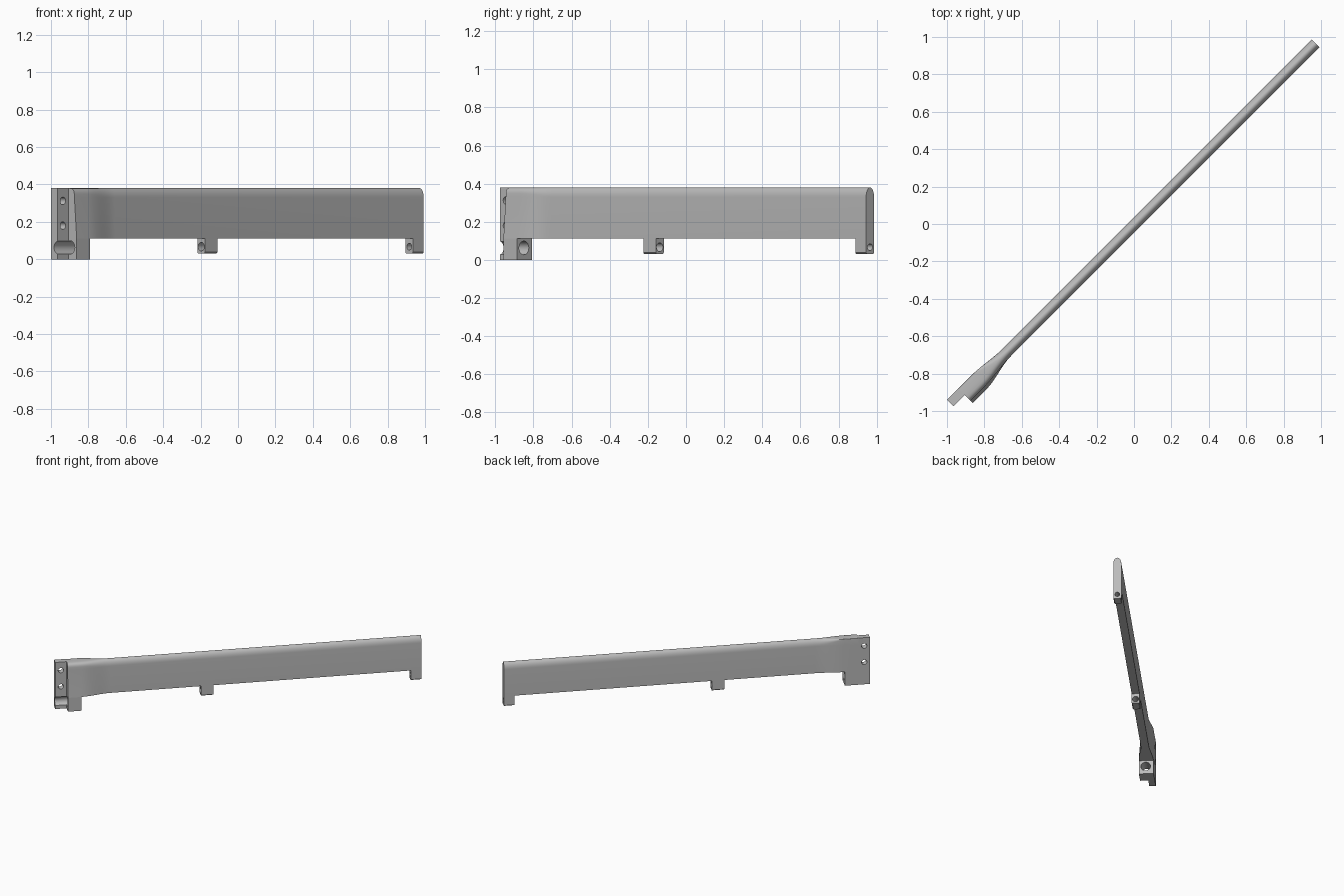
import bpy, bmesh, math
from mathutils import Matrix

if "Cube" in bpy.data.objects:
    bpy.data.objects.remove(bpy.data.objects["Cube"], do_unlink=True)

grey = bpy.data.materials.new("plain grey")
grey.use_nodes = True
grey.diffuse_color = (0.5, 0.5, 0.5, 1)
grey.node_tree.nodes["Principled BSDF"].inputs["Base Color"].default_value = (0.5, 0.5, 0.5, 1)

# Everything is built along x, then turned to lie on the diagonal
TURN = Matrix.Rotation(math.radians(45), 4, 'Z')
TOP, BELLY = 0.38, 0.112
BACK, FRONT = 0.025, -0.034
END, POST_END, BLOCK_END, BLOCK_IN = 1.37, -1.372, -1.287, -1.185


def finish(name, bm):
    bmesh.ops.recalc_face_normals(bm, faces=bm.faces)
    bm.transform(TURN)
    mesh = bpy.data.meshes.new(name)
    bm.to_mesh(mesh)
    bm.free()
    obj = bpy.data.objects.new(name, mesh)
    bpy.context.collection.objects.link(obj)
    mesh.materials.append(grey)
    return obj


def loft(name, sections):
    bm = bmesh.new()
    rings = [[bm.verts.new(p) for p in s] for s in sections]
    for a, b in zip(rings, rings[1:]):
        for i in range(len(a)):
            j = (i + 1) % len(a)
            bm.faces.new((a[i], a[j], b[j], b[i]))
    bm.faces.new(rings[0])
    bm.faces.new(rings[-1])
    return finish(name, bm)


def box(name, x0, x1, y0, y1, z0, z1, cut=0):
    # Box with optionally eased lower long edges
    prof = [(y0, z1), (y0, z0 + cut), (y0 + cut, z0), (y1 - cut, z0), (y1, z0 + cut), (y1, z1)]
    if not cut:
        prof = [(y0, z1), (y0, z0), (y1, z0), (y1, z1)]
    return loft(name, [[(x, y, z) for y, z in prof] for x in (x0, x1)])


def drill(obj, centre, radius, length, axis):
    bm = bmesh.new()
    bmesh.ops.create_cone(bm, cap_ends=True, segments=32, radius1=radius, radius2=radius, depth=length)
    bm.transform(Matrix.Translation(centre) @ Matrix.Rotation(math.pi / 2, 4, axis))
    cutter = finish("hole_cutter", bm)
    cutter.hide_render = True
    mod = obj.modifiers.new("hole", 'BOOLEAN')
    mod.operation, mod.solver, mod.object = 'DIFFERENCE', 'EXACT', cutter
    select(obj)
    bpy.ops.object.modifier_apply(modifier=mod.name)
    bpy.data.objects.remove(cutter, do_unlink=True)


def select(obj):
    bpy.ops.object.select_all(action='DESELECT')
    obj.select_set(True)
    bpy.context.view_layer.objects.active = obj


def section(x, k):
    # Rounded-top rail section (k = 0) blending into the squarer thick end (k = 1)
    back = BACK + 0.017 * k
    front = FRONT - 0.033 * k
    top_front = FRONT - 0.016 * k
    mid = (back + top_front) / 2
    half = (back - top_front) / 2
    spring = 0.33
    pts = [(x, front, BELLY), (x, back, BELLY)]
    steps = 16
    for i in range(steps + 1):
        t = math.pi * i / steps
        c, s = math.cos(t), max(math.sin(t), 0)
        e = 1 - (0.93 if c > 0 else 0.4) * k
        y = mid + half * math.copysign(abs(c) ** e if abs(c) > 1e-6 else 0, c)
        pts.append((x, y, spring + (TOP - spring) * (s ** e if s > 1e-6 else 0)))
    return pts


# Long rail with thickened end
sections = [section(BLOCK_END, 1), section(BLOCK_IN, 1)]
blend = 10
for i in range(1, blend + 1):
    t = i / blend
    sections.append(section(BLOCK_IN + 0.22 * t, 1 - t * t * (3 - 2 * t)))
sections.append(section(END, 0))
rail = loft("rail", sections)

# Mounting post and lower block, sharing one round channel
post = box("mounting_post", POST_END, BLOCK_END, -0.006, 0.042, 0, TOP)
block = box("lower_block", BLOCK_END, BLOCK_IN, FRONT - 0.033, 0.042, 0, BELLY)
for part in (post, block):
    drill(part, (-1.28, -0.017, 0.063), 0.036, 0.5, 'Y')
for z in (0.18, 0.312):
    drill(post, (-1.33, 0.02, z), 0.02, 0.2, 'X')

# Drilled feet under the rail
feet = []
for name, x0, x1, r in (("middle_foot", -0.283, -0.19, 0.023), ("end_foot", 1.29, END, 0.018)):
    foot = box(name, x0, x1, FRONT, BACK, 0.032, BELLY, 0.006)
    drill(foot, ((x0 + x1) / 2, (FRONT + BACK) / 2, 0.067), r, 0.3, 'Y')
    feet.append(foot)

for obj in [rail, post, block] + feet:
    select(obj)
    bpy.ops.object.shade_smooth_by_angle(angle=math.radians(30))
